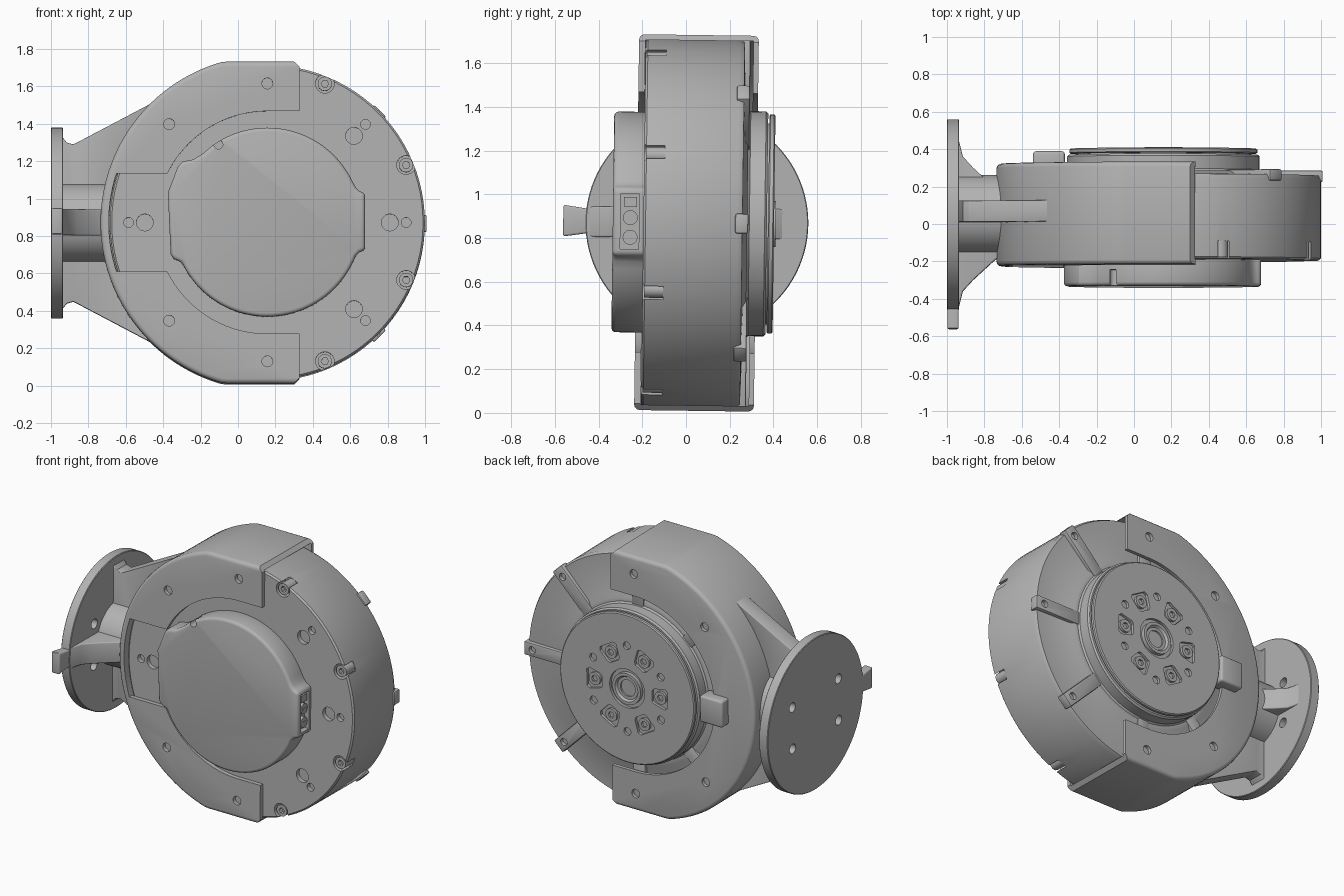
import bpy, bmesh
from math import cos, sin, pi, radians
from mathutils import Matrix, Vector

if "Cube" in bpy.data.objects:
    bpy.data.objects.remove(bpy.data.objects["Cube"])

CX, CZ = 0.157, 0.87          # motor axis
grey = bpy.data.materials.new("plain grey")
grey.use_nodes = True
colour = (0.45, 0.45, 0.45, 1)
grey.diffuse_color = colour
grey.node_tree.nodes["Principled BSDF"].inputs["Base Color"].default_value = colour
parts = []


def arc(r, a0, a1, n, cx=CX, cy=CZ):
    """Points on an arc, in degrees, both ends included."""
    return [(cx + r * cos(radians(a0 + (a1 - a0) * i / n)),
             cy + r * sin(radians(a0 + (a1 - a0) * i / n))) for i in range(n + 1)]


def disc(x, z, r, n=24):
    return arc(r, 0, 360, n, x, z)[:-1]


def polar(r, deg):
    return CX + r * cos(radians(deg)), CZ + r * sin(radians(deg))


def box(x0, z0, x1, z1):
    return [(x0, z0), (x1, z0), (x1, z1), (x0, z1)]


def radial(deg, pts):
    """Turn (radius, offset) points about the motor axis."""
    c, s = cos(radians(deg)), sin(radians(deg))
    return [(CX + r * c - t * s, CZ + r * s + t * c) for r, t in pts]


def finish(name, bm):
    bmesh.ops.recalc_face_normals(bm, faces=bm.faces)
    me = bpy.data.meshes.new(name)
    bm.to_mesh(me)
    bm.free()
    me.materials.append(grey)
    ob = bpy.data.objects.new(name, me)
    bpy.context.collection.objects.link(ob)
    parts.append(ob)
    return ob


def prism(name, loops, lo, hi, axis="y"):
    """Extrude one or more outlines along an axis."""
    place = {"x": lambda a, b, t: (t, a, b), "y": lambda a, b, t: (a, t, b),
             "z": lambda a, b, t: (a, b, t)}[axis]
    bm = bmesh.new()
    for pts in loops:
        face = bm.faces.new([bm.verts.new(place(a, b, lo)) for a, b in pts])
        new = bmesh.ops.extrude_face_region(bm, geom=[face])["geom"]
        shift = Vector(place(0, 0, hi - lo))
        bmesh.ops.translate(bm, verts=[v for v in new if isinstance(v, bmesh.types.BMVert)], vec=shift)
    return finish(name, bm)


def lathe(name, profile, n=96):
    """Spin a (radius, y) profile about the motor axis."""
    bm = bmesh.new()
    vs = [bm.verts.new((CX + r, y, CZ)) for r, y in profile]
    es = [bm.edges.new(p) for p in zip(vs, vs[1:])]
    bmesh.ops.spin(bm, geom=vs + es, cent=(CX, 0, CZ), axis=(0, 1, 0), angle=2 * pi, steps=n)
    bmesh.ops.remove_doubles(bm, verts=bm.verts, dist=1e-5)
    return finish(name, bm)


def apply(ob, mod):
    bpy.context.view_layer.objects.active = ob
    bpy.ops.object.modifier_apply(modifier=mod.name)


def bevel(ob, width, segments=3):
    mod = ob.modifiers.new("bevel", "BEVEL")
    mod.width, mod.segments, mod.limit_method = width, segments, "ANGLE"
    mod.angle_limit = radians(40)
    apply(ob, mod)
    return ob


def cut(ob, loops, lo, hi, axis="y"):
    tool = prism("cutter", loops, lo, hi, axis)
    mod = ob.modifiers.new("cut", "BOOLEAN")
    mod.operation, mod.solver, mod.object = "DIFFERENCE", "EXACT", tool
    apply(ob, mod)
    parts.remove(tool)
    bpy.data.objects.remove(tool)


# Motor drum with bolt pockets and face holes
drum = lathe("motor_drum", [(0, -.195), (.832, -.195), (.842, -.185), (.842, .235), (.83, .258),
                            (.58, .265), (.55, .28), (.525, .28), (.515, .29), (.515, .36),
                            (.505, .37), (.46, .37), (.46, .385), (0, .385)])
bolt_spots = [polar(.803, a) for a in (22.5, 67.5, -22.5, -67.5)]
cut(drum, [disc(x, z, .05) for x, z in bolt_spots], -.25, -.10)
face_angles = (0, 45, 180, -45)
cut(drum, [disc(*polar(.655, a), .045) for a in face_angles]
    + [disc(*polar(.742, a), .026) for a in face_angles], -.25, -.165)
for x, z in bolt_spots:
    bolt = prism("rim_bolt", [disc(x, z, .038)], -.188, -.09)
    cut(bolt, [disc(x, z, .02, 6)], -.25, -.16)

# Radial ribs on the back of the drum
rib = [(.5, -.045), (.852, -.045), (.852, .045), (.5, .045)]
ribs = bevel(prism("back_ribs", [radial(45 * i, rib) for i in range(8)], .225, .285), .008, 2)
cut(ribs, [disc(*polar(.79, 45 * i), .024) for i in range(8)], .26, .4)

# Output disc with bolt pockets, pin holes and central boss
output = lathe("output_disc", [(0, .375), (.495, .375), (.502, .381), (.502, .397), (.495, .403),
                               (.13, .403), (.13, .385), (.105, .385), (.105, .41), (.085, .41),
                               (.075, .395), (.055, .395), (.055, .377), (0, .377)])
pocket = [(.185, -.035), (.2, -.05), (.28, -.07), (.3, -.055), (.3, .055), (.28, .07), (.2, .05), (.185, .035)]
cut(output, [radial(60 * i, pocket) for i in range(6)]
    + [disc(*polar(.29, 60 * i + 30), .026) for i in range(6)], .383, .5)
for i in range(6):
    x, z = polar(.245, 60 * i)
    bolt = prism("output_bolt", [disc(x, z, .042)], .376, .401)
    cut(bolt, [disc(x, z, .022, 6)], .386, .5)

# Front cover with its side connector
outline = ([(.68, .72), (.68, 1.025), (.65, 1.035), (.63, 1.055)] + arc(.505, 25, 125, 40)
           + [(-.19, 1.235), (-.24, 1.205), (-.295, 1.195), (-.32, 1.17), (-.375, 1.03),
              (-.36, .70), (-.345, .675)] + arc(.505, 205, 335, 50) + [(.63, .69), (.65, .71)])
cover = bevel(prism("front_cover", [outline], -.335, -.18), .02)
cut(cover, [box(-.3, .745, -.215, 1.0)], .645, .8, "x")
cut(cover, [disc(-.105, 1.285, .024)], -.4, -.25)
prism("connector_terminals", [disc(-.255, z, .034) for z in (.80, .89)]
      + [box(-.285, .94, -.225, .985)], .63, .672, "x")
prism("connector_slots", [box(-.275, z - .005, -.235, z + .005) for z in (.80, .89)], .67, .675, "x")

# C-shaped bracket wrapped around the drum
def clipped(r, low, high):
    return [(x, min(max(z, low), high)) for x, z in
            [(.5, high)] + arc(r, 90, 270, 90) + [(.5, low)]]


bracket = bevel(prism("bracket", [clipped(.892, .01, 1.73)], -.226, .322), .025)
cut(bracket, [clipped(.845, .035, 1.705)], -.197, .298)
cut(bracket, [[(.30, -.1), (.30, .01), (.33, .04), (.33, 1.70), (.30, 1.73), (.30, 1.9), (.8, 1.9), (.8, -.1)]],
    -.5, .5)
cut(bracket, [arc(.595, 90, 270, 60) + [(.6, CZ - .595), (.6, CZ + .595)]], -.5, .5)
cut(bracket, [arc(.848, 162, 198, 20) + [(-.2, .608), (-.2, 1.132)]], -.5, -.15)
for lo, hi in ((-.5, -.2), (.3, .5)):
    cut(bracket, [disc(*polar(.743, a), .029) for a in (90, 135, 225, 270)], lo, hi)
bevel(prism("back_clip", [box(-.54, CZ - .09, -.37, CZ + .09)], .28, .388), .015)

# Mounting flange with tab and holes
flange = bevel(prism("mounting_flange", [disc(.05, CZ, .51, 96)], -1, -.935, "x"), .004, 1)
cut(flange, [disc(.05 + sy * .245, CZ + sz * .14, .032) for sy in (1, -1) for sz in (1, -1)],
    -1.1, -.8, "x")
bevel(prism("flange_tab", [[(-.562, .80), (-.562, .945), (-.46, .93), (-.4, .93), (-.4, .815), (-.46, .815)]],
            -.998, -.937, "x"), .01)

# Neck: hub and crossed webs between flange and bracket
prism("neck_hub", [disc(.05, CZ, .212, 48)], -.95, -.69, "x")
web = ([(-.95, .40), (-.935, .415), (-.915, .44), (-.88, .45)][::-1] + [(-.95, 1.34), (-.935, 1.325), (-.915, 1.30), (-.88, 1.29)]
       + arc(.875, 130, 230, 40))
bevel(prism("vertical_web", [web], .005, .12), .015)
half = [(-.95, .46), (-.935, .44), (-.915, .36), (-.86, .30), (-.74, .19), (-.69, .17)]
bevel(prism("horizontal_web", [half + [(x, -y) for x, y in reversed(half)]], .80, .94, "z"), .02)

# Slight lean of the whole assembly, then shading
lean = (Matrix.Translation((0, 0, CZ)) @ Matrix.Rotation(-.0135, 4, "X") @ Matrix.Translation((0, 0, -CZ)))
bpy.ops.object.select_all(action="DESELECT")
for ob in parts:
    ob.data.transform(lean)
    ob.select_set(True)
bpy.context.view_layer.objects.active = drum
bpy.ops.object.shade_smooth_by_angle(angle=radians(32))
